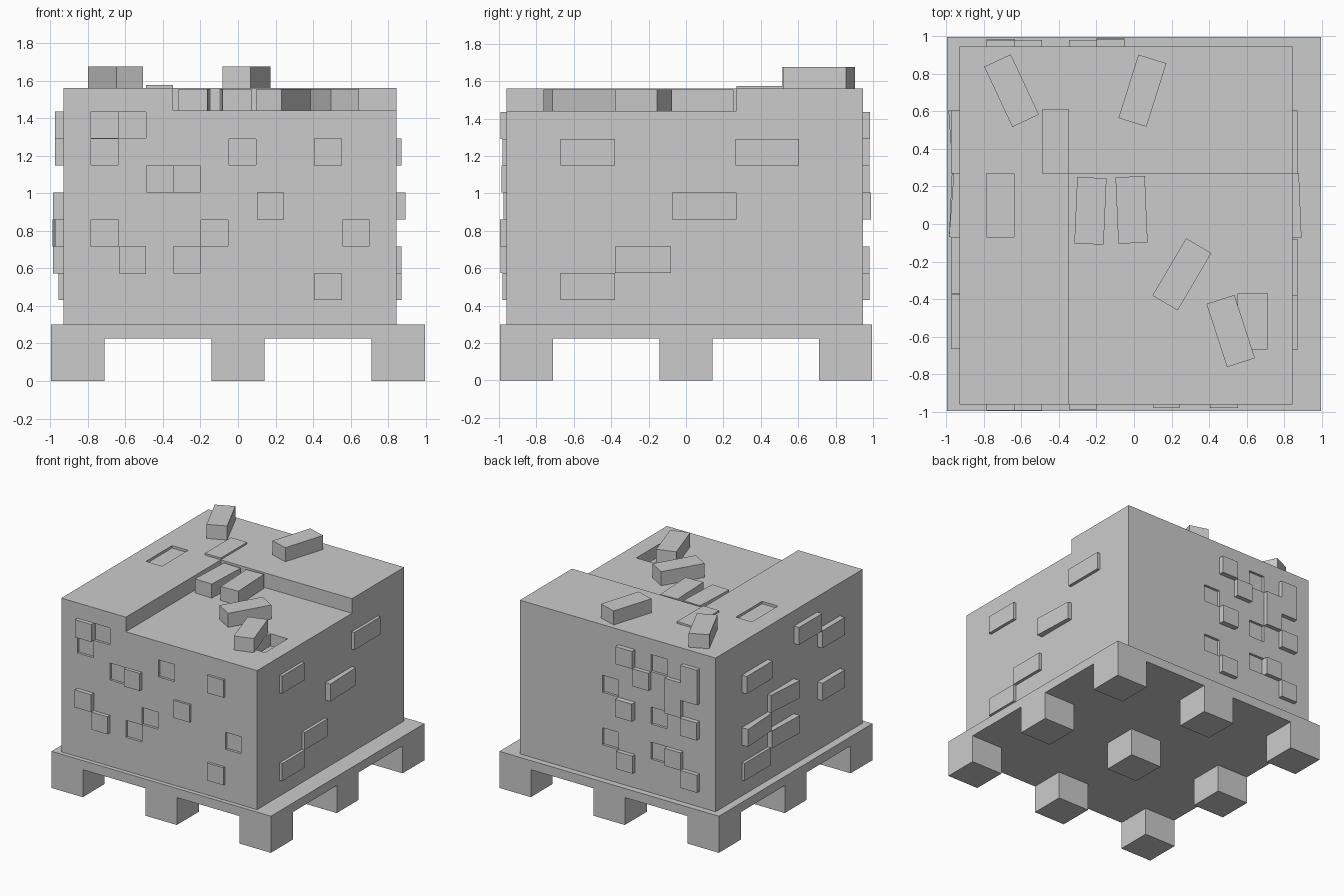
import bpy, bmesh
from math import radians
from mathutils import Matrix, Vector

if "Cube" in bpy.data.objects:
    bpy.data.objects.remove(bpy.data.objects["Cube"])

X0, X1, Y0, Y1 = -0.93, 0.845, -0.96, 0.945   # brick stack footprint
TOP, LOW, H = 1.56, 1.44, 0.1435              # top levels and course height


def make(name, bm):
    bmesh.ops.recalc_face_normals(bm, faces=bm.faces[:])
    me = bpy.data.meshes.new(name)
    bm.to_mesh(me)
    bm.free()
    ob = bpy.data.objects.new(name, me)
    bpy.context.collection.objects.link(ob)
    return ob


def box(bm, x0, x1, y0, y1, z0, z1):
    m = Matrix.Translation(((x0 + x1) / 2, (y0 + y1) / 2, (z0 + z1) / 2))
    m = m @ Matrix.Diagonal((x1 - x0, y1 - y0, z1 - z0, 1))
    return bmesh.ops.create_cube(bm, size=1, matrix=m)['verts']


def wall_brick(bm, side, a0, row, long=0.15, d0=0.03, d1=None, inset=0.0):
    """Brick on a wall: a0 = start along wall, d0/d1 = how far each end stands out."""
    d1 = d0 if d1 is None else d1
    z0 = 0.43 + row * H
    vs = box(bm, a0 + inset, a0 + long - inset, -0.02, 1, z0 + inset, z0 + H - inset)
    for v in vs:
        if v.co.y > 0.5:
            v.co.y = d0 if v.co.x < a0 + long / 2 else d1
        a, d, z = v.co
        v.co = {'front': Vector((a, Y0 - d, z)), 'back': Vector((a, Y1 + d, z)),
                'left': Vector((X0 - d, a, z)), 'right': Vector((X1 + d, a, z))}[side]


# Pallet: deck and nine feet
bm = bmesh.new()
box(bm, -0.995, 0.995, -0.995, 0.995, 0.225, 0.30)
make('pallet_deck', bm)
bm = bmesh.new()
for cx in (-0.853, 0, 0.853):
    for cy in (-0.853, 0, 0.853):
        box(bm, cx - 0.142, cx + 0.142, cy - 0.142, cy + 0.142, 0, 0.225)
make('pallet_feet', bm)

# Brick stack body
bm = bmesh.new()
box(bm, X0, X1, Y0, Y1, 0.30, TOP)
body = make('brick_stack', bm)

# Cutters: missing top course first, then sunken bricks
notch = bmesh.new()
box(notch, -0.345, 1.2, -1.2, 0.27, LOW, 1.8)
holes = bmesh.new()
box(holes, -0.785, -0.64, -0.07, 0.268, TOP - 0.02, 1.7)
box(holes, 0.555, 0.71, -0.665, -0.37, LOW - 0.10, LOW + 0.1)


def sink(side, a0, row):
    z0 = 0.43 + row * H + 0.002
    y = (Y0 - 0.1, Y0 + 0.02) if side == 'front' else (Y1 - 0.02, Y1 + 0.1)
    box(holes, a0 + 0.002, a0 + 0.146, *y, z0, z0 + H - 0.004)


for a0, row in ((-0.635, 6), (-0.785, 5), (-0.05, 5), (-0.49, 4),
                (-0.20, 2), (0.555, 2), (-0.345, 1)):
    sink('front', a0, row)
for a0, row in ((-0.49, 6), (-0.05, 4), (-0.49, 3), (-0.05, 1), (-0.49, 1)):
    sink('back', a0, row)
for name, b in (('notch_cutter', notch), ('hole_cutter', holes)):
    cut = make(name, b)
    cut.hide_render = True
    mod = body.modifiers.new(name, 'BOOLEAN')
    mod.operation, mod.solver, mod.object = 'DIFFERENCE', 'EXACT', cut
    dg = bpy.context.evaluated_depsgraph_get()
    me = bpy.data.meshes.new_from_object(body.evaluated_get(dg))
    body.modifiers.clear()
    body.data = me
    bpy.data.objects.remove(cut)

# Bricks standing out of each wall: (start, course, length, depth, other depth)
PROUD = {
    'front': [(-0.785, 6, 0.15, 0.033), (0.405, 5, 0.15, 0.02), (-0.345, 4, 0.145, 0.027),
              (0.10, 3, 0.145, 0.017), (-0.785, 2, 0.15, 0.035), (-0.635, 1, 0.145, 0.033),
              (0.405, 0, 0.15, 0.02)],
    'back': [(-0.20, 6, 0.15, 0.04), (-0.785, 6, 0.15, 0.035), (-0.345, 5, 0.145, 0.035),
             (-0.635, 5, 0.145, 0.035), (-0.785, 5, 0.15, 0.035), (-0.635, 4, 0.145, 0.035),
             (-0.20, 3, 0.15, 0.045), (-0.785, 3, 0.15, 0.04), (-0.635, 1, 0.145, 0.035),
             (-0.20, 0, 0.15, 0.035), (-0.785, 0, 0.15, 0.035)],
    'left': [(0.27, 5, 0.335, 0.045), (-0.37, 6, 0.30, 0.045), (-0.665, 5, 0.29, 0.045),
             (-0.07, 3, 0.34, 0.055, 0.03), (-0.665, 2, 0.29, 0.045),
             (0.27, 2, 0.335, 0.035, 0.058), (-0.07, 1, 0.34, 0.055, 0.04),
             (0.27, 0, 0.335, 0.025)],
    'right': [(-0.67, 5, 0.29, 0.025), (0.265, 5, 0.34, 0.025), (-0.075, 3, 0.345, 0.047, 0.033),
              (-0.38, 1, 0.30, 0.025), (-0.67, 0, 0.29, 0.025)],
}
for side, items in PROUD.items():
    bm = bmesh.new()
    for it in items:
        wall_brick(bm, side, *it)
    make(side + '_raised_bricks', bm)

# Slightly raised brick in the top course
bm = bmesh.new()
box(bm, -0.49, -0.345, 0.27, 0.61, TOP - 0.05, TOP + 0.015)
make('top_raised_brick', bm)

# Loose bricks lying on top: x, y, base z, turn
for i, (x, y, z, a) in enumerate(((-0.652, 0.71, TOP, 25), (0.045, 0.71, TOP, -17.5),
                                  (-0.232, 0.07, LOW, -2.5), (-0.013, 0.075, LOW, 2.5),
                                  (0.255, -0.268, LOW, -30.5), (0.515, -0.57, LOW, 18))):
    bm = bmesh.new()
    box(bm, -0.078, 0.078, -0.177, 0.177, 0, 0.115)
    ob = make('loose_brick_%d' % (i + 1), bm)
    ob.location = (x, y, z)
    ob.rotation_euler.z = radians(a)
